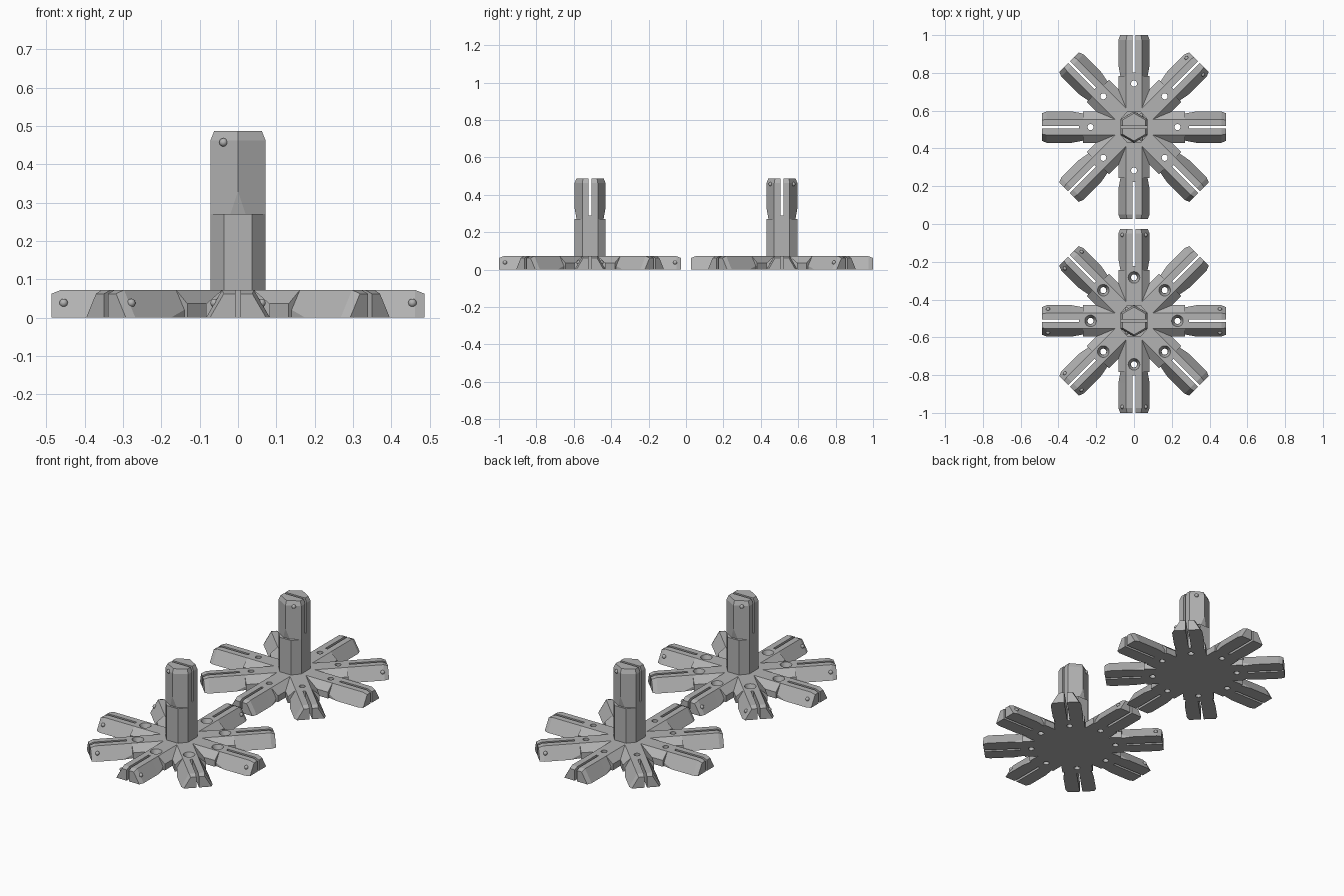
import bpy, bmesh, math
from mathutils import Matrix, Vector

if "Cube" in bpy.data.objects:
    bpy.data.objects.remove(bpy.data.objects["Cube"])

grey = bpy.data.materials.new("plain grey")
grey.use_nodes = True
colour = (0.45, 0.45, 0.45, 1)
grey.diffuse_color = colour
grey.node_tree.nodes["Principled BSDF"].inputs["Base Color"].default_value = colour

REACH, HEIGHT, WIDTH, TOP = 0.487, 0.072, 0.083, 0.0415
HUB_Y = 0.513

# distance along the limb, half width, side wall height, half top width, height
STATIONS = [
    (0.27, WIDTH, 0.036, TOP, HEIGHT),
    (0.27, 0.072, 0.02, TOP, HEIGHT),
    (0.33, WIDTH, 0, TOP, HEIGHT),
    (0.462, WIDTH, 0, TOP, HEIGHT),
    (REACH, 0.073, 0, 0.037, 0.062),
]


def add_object(name, bm):
    mesh = bpy.data.meshes.new(name)
    bm.to_mesh(mesh)
    bm.free()
    mesh.materials.append(grey)
    ob = bpy.data.objects.new(name, mesh)
    bpy.context.collection.objects.link(ob)
    return ob


def limb(name, start, full):
    """Loft a faceted limb along x; full gives both halves of the section."""
    bm = bmesh.new()
    rings = []
    for d, w, h, t, top in [(start,) + STATIONS[0][1:]] + STATIONS:
        half = [(w, h), (t, top), (-t, top), (-w, h)]
        if full:
            section = half + [(-u, -v) for u, v in half]
        else:
            section = [(w, 0)] + half + [(-w, 0)]
        rings.append([bm.verts.new((d, u, v)) for u, v in section])
    for a, b in zip(rings, rings[1:]):
        for i in range(len(a)):
            j = (i + 1) % len(a)
            bm.faces.new((a[i], a[j], b[j], b[i]))
    bm.faces.new(rings[0])
    bm.faces.new(rings[-1])
    bmesh.ops.remove_doubles(bm, verts=bm.verts, dist=1e-5)
    bmesh.ops.recalc_face_normals(bm, faces=bm.faces)
    return add_object(name, bm)


def slot_cutter():
    bm = bmesh.new()
    bmesh.ops.create_cube(bm, size=1, matrix=Matrix.Translation((0.4, 0, 0))
                          @ Matrix.Diagonal((0.22, 0.014, 0.4, 1)))
    return add_object("slot_cutter", bm)


def round_cutter(r1, r2, z1, z2):
    bm = bmesh.new()
    bmesh.ops.create_cone(bm, cap_ends=True, segments=24, radius1=r1, radius2=r2,
                          depth=z2 - z1,
                          matrix=Matrix.Translation((0.23, 0, (z1 + z2) / 2)))
    return add_object("hole_cutter", bm)


def carve(ob, cutters):
    """Cut the helpers out of the limb and return the result as a bmesh."""
    for cutter in cutters:
        cutter.hide_render = True
        mod = ob.modifiers.new("cut", "BOOLEAN")
        mod.operation, mod.solver, mod.object = "DIFFERENCE", "EXACT", cutter
    graph = bpy.context.evaluated_depsgraph_get()
    bm = bmesh.new()
    bm.from_object(ob, graph)
    for extra in cutters + [ob]:
        bpy.data.objects.remove(extra)
    return bm


def bumps(name, spots):
    bm = bmesh.new()
    for p in spots:
        bmesh.ops.create_uvsphere(bm, u_segments=16, v_segments=10, radius=0.011,
                                  matrix=Matrix.Translation(p))
    for f in bm.faces:
        f.smooth = True
    return add_object(name, bm)


def hub(label, y, countersunk, bump_arms, post_side):
    centre = Vector((0, y, 0))
    # one arm with its slot and screw hole, trimmed to a wedge
    cutters = [slot_cutter(), round_cutter(0.016, 0.016, -0.05, 0.15)]
    if countersunk:
        cutters.append(round_cutter(0.017, 0.031, 0.035, 0.0725))
    arm = carve(limb("arm", -0.05, False), cutters)
    for side in (1, -1):
        a = side * math.radians(22.5)
        bmesh.ops.bisect_plane(arm, geom=arm.verts[:] + arm.edges[:] + arm.faces[:],
                               dist=1e-6, plane_co=(0, 0, 0), clear_outer=True,
                               plane_no=(-side * math.sin(a), side * math.cos(a), 0))
    wedge = bpy.data.meshes.new("wedge")
    arm.to_mesh(wedge)
    arm.free()

    # eight arms in a star
    star = bmesh.new()
    spots = []
    for k in range(8):
        turn = Matrix.Rotation(k * math.pi / 4, 4, "Z")
        before = len(star.verts)
        star.from_mesh(wedge)
        star.verts.ensure_lookup_table()
        bmesh.ops.transform(star, matrix=turn, verts=star.verts[before:])
        if k in bump_arms:
            spots += [centre + turn @ Vector((0.455, s * 0.061, 0.038)) for s in (1, -1)]
    bmesh.ops.remove_doubles(star, verts=star.verts, dist=1e-4)
    bpy.data.meshes.remove(wedge)
    add_object(label + "_star_base", star).location = centre

    # upright post: limb axis to z, section width stays along y
    post = carve(limb("post", HEIGHT - 0.002, True), [slot_cutter()])
    bmesh.ops.transform(post, matrix=Matrix.Rotation(-math.pi / 2, 4, "Y"),
                        verts=post.verts)
    add_object(label + "_post", post).location = centre

    # snap bumps near the limb ends
    spots += [centre + Vector((post_side * 0.038, s * 0.061, 0.457)) for s in (1, -1)]
    bumps(label + "_snap_bumps", spots)


hub("front", -HUB_Y, True, (0, 2, 3, 4, 5, 6), -1)
hub("back", HUB_Y, False, (1,), 1)
